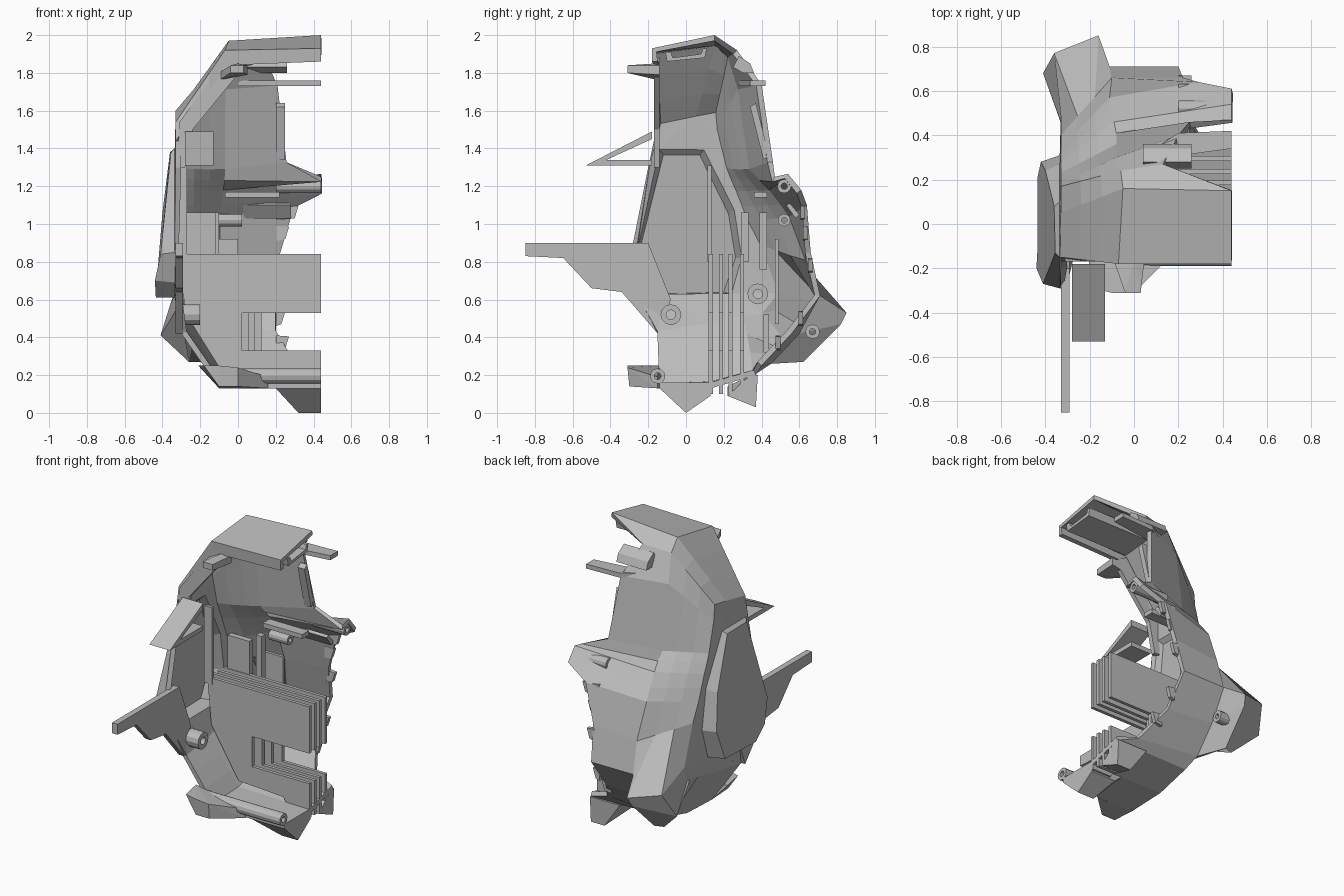
import bpy, bmesh, math
from mathutils import Vector

if "Cube" in bpy.data.objects:
    bpy.data.objects.remove(bpy.data.objects["Cube"])

grey = bpy.data.materials.new("plain grey")
grey.use_nodes = True
colour = (0.5, 0.5, 0.5, 1)
grey.diffuse_color = colour
grey.node_tree.nodes["Principled BSDF"].inputs["Base Color"].default_value = colour


def finish(name, bm):
    mesh = bpy.data.meshes.new(name)
    bm.to_mesh(mesh)
    bm.free()
    mesh.materials.append(grey)
    ob = bpy.data.objects.new(name, mesh)
    bpy.context.collection.objects.link(ob)
    return ob


def prism(name, outline, lo, hi, axis="x"):
    """Extrude a flat outline along an axis; x takes (y,z), y takes (x,z)."""
    place = {"x": lambda a, b, t: (t, a, b), "y": lambda a, b, t: (a, t, b)}[axis]
    bm = bmesh.new()
    low = [bm.verts.new(place(a, b, lo)) for a, b in outline]
    high = [bm.verts.new(place(a, b, hi)) for a, b in outline]
    bm.faces.new(low)
    bm.faces.new(high)
    n = len(low)
    for i in range(n):
        j = (i + 1) % n
        bm.faces.new((low[i], low[j], high[j], high[i]))
    bmesh.ops.recalc_face_normals(bm, faces=bm.faces)
    return finish(name, bm)


def box(name, x0, x1, y0, y1, z0, z1):
    return prism(name, [(y0, z0), (y1, z0), (y1, z1), (y0, z1)], x0, x1)


def hull(name, points):
    bm = bmesh.new()
    for p in points:
        bm.verts.new(p)
    bmesh.ops.convex_hull(bm, input=bm.verts)
    bmesh.ops.recalc_face_normals(bm, faces=bm.faces)
    return finish(name, bm)


def tube(name, y, z, x0, x1, r, bore=0.45, sides=12):
    """Hollow screw post running along x."""
    bm = bmesh.new()
    rings = []
    for x, rad in ((x0, r * bore), (x0, r), (x1, r), (x1, r * bore)):
        rings.append([bm.verts.new((x, y + rad * math.cos(k * math.tau / sides),
                                    z + rad * math.sin(k * math.tau / sides))) for k in range(sides)])
    for a in range(4):
        p, q = rings[a], rings[(a + 1) % 4]
        for k in range(sides):
            m = (k + 1) % sides
            bm.faces.new((p[k], p[m], q[m], q[k]))
    bmesh.ops.recalc_face_normals(bm, faces=bm.faces)
    return finish(name, bm)


# Main shell: cut edge, shoulder edge and side outline, from top front round the back to bottom front
cut_edge = [(.44, -.18, 1.86), (.44, -.18, 1.93), (.44, .15, 2), (.13, .27, 1.92), (.2, .4, 1.74),
            (.25, .46, 1.33), (.44, .47, 1.25), (.44, .54, 1.265), (.44, .61, 1.18), (.29, .64, 1.1),
            (.22, .66, .85), (.2, .71, .62), (.2, .56, .42), (.3, .4, .25), (.44, .37, .2),
            (.44, .13, .13), (.44, -.14, .13)]
shoulder = [(-.06, -.17, 1.84), (-.07, -.18, 1.92), (-.05, .16, 1.97), (-.06, .24, 1.9), (-.08, .3, 1.72),
            (-.08, .36, 1.3), (-.08, .41, 1.25), (-.09, .46, 1.2), (-.1, .52, 1.12), (-.11, .57, 1.05),
            (-.1, .66, .82), (-.11, .71, .62), (-.11, .6, .42), (-.12, .45, .26), (-.1, .36, .2),
            (-.1, .13, .14), (-.1, -.14, .13)]
side = [(-.33, -.17, 1.44), (-.33, -.15, 1.54), (-.33, .05, 1.58), (-.33, .17, 1.6), (-.33, .18, 1.5),
        (-.33, .23, 1.3), (-.33, .25, 1.25), (-.33, .28, 1.18), (-.33, .31, 1.1), (-.33, .34, 1.02),
        (-.33, .4, .9), (-.33, .49, .64), (-.33, .46, .54), (-.31, .4, .52), (-.3, .3, .5),
        (-.3, .1, .46), (-.3, -.15, .42)]
# Two columns between shoulder and side, pulled out into the rear skid
inner_skid = {11: (-.16, .85, .53), 12: (-.18, .82, .47), 13: (-.2, .62, .27)}
outer_skid = {11: (-.36, .77, .57), 12: (-.41, .68, .41), 13: (-.26, .6, .27)}
inner, outer_col = [[pulled.get(i, Vector(a).lerp(Vector(b), t)) for i, (a, b) in enumerate(zip(shoulder, side))]
                    for pulled, t in ((inner_skid, .33), (outer_skid, .67))]
side_front = [(-.33, -.27, .64), (-.33, -.29, .84), (-.33, -.2, 1.3)]
# Bulging side panel: rim on the wall and raised face
rim = [(-.335, -.15, 1.4), (-.335, .1, 1.4), (-.335, .27, 1.08), (-.335, .31, .82),
       (-.335, .25, .62), (-.335, -.12, .61), (-.335, -.23, .69), (-.335, -.29, .85)]
raised = [(-.355, -.13, 1.38), (-.36, .08, 1.38), (-.4, .24, 1.06), (-.42, .28, .82),
          (-.435, .21, .62), (-.435, -.11, .61), (-.44, -.2, .7), (-.41, -.27, .84)]

bm = bmesh.new()
rows = [[bm.verts.new(p) for p in ring] for ring in (cut_edge, shoulder, inner, outer_col, side)]
for a, b in zip(rows, rows[1:]):
    for i in range(len(a) - 1):
        bm.faces.new((a[i], a[i + 1], b[i + 1], b[i]))
border = rows[-1] + [bm.verts.new(p) for p in side_front]
rim_v = [bm.verts.new(p) for p in rim]
top_v = [bm.verts.new(p) for p in raised]
n = len(rim_v)
for i in range(n):
    j = (i + 1) % n
    bm.faces.new((rim_v[i], rim_v[j], top_v[j], top_v[i]))
panel = bm.faces.new(top_v)
edges = []
for loop in (border, rim_v):
    for i, v in enumerate(loop):
        w = loop[(i + 1) % len(loop)]
        edges.append(bm.edges.get((v, w)) or bm.edges.new((v, w)))
bmesh.ops.triangle_fill(bm, edges=edges, use_beauty=True, normal=(-1, 0, 0))
bmesh.ops.recalc_face_normals(bm, faces=bm.faces)
panel.normal_update()
if panel.normal.x > 0:
    bmesh.ops.reverse_faces(bm, faces=bm.faces)
shell = finish("outer_shell", bm)
wall = shell.modifiers.new("wall", 'SOLIDIFY')
wall.thickness = 0.03
wall.offset = -1

# Head: front flange, cap channel, visor and rear tongues
prism("head_flange", [(-.06, 1.88), (-.31, 1.54), (-.32, 1.3), (-.28, 1.3), (-.24, 1.5), (.03, 1.83)], -.17, -.14, "y")
prism("cap_channel", [(-.1, 1.86), (.1, 1.88), (.11, 1.93), (.09, 1.93), (.08, 1.9), (-.07, 1.88),
                      (-.08, 1.91), (-.11, 1.91)], -.02, .44)
hull("visor_tab", [(x, -.31, z) for x in (-.04, .03) for z in (1.8, 1.84)] +
     [(-.1, -.14, 1.76), (-.1, -.14, 1.8), (.05, -.14, 1.84), (.05, -.14, 1.79), (0, -.16, 1.85)])
hull("rear_tongue", [(x, y, z) for z in (1.73, 1.76) for x, y in
                     ((0, .28), (.14, .3), (.44, .34), (.44, .42), (.2, .41))])
prism("upper_tongue", [(.25, 1.83), (.28, 1.89), (.34, 1.85), (.36, 1.8), (.3, 1.8)], .04, .26)
prism("back_rail", [(.34, 1.62), (.37, 1.64), (.44, 1.36), (.41, 1.34)], .2, .25)

# Front spike, an open triangular bracket
prism("front_spike", [(-.53, 1.31), (-.18, 1.31), (-.18, 1.34), (-.42, 1.34), (-.18, 1.45), (-.18, 1.49)], -.28, -.13)

# Long side fin
prism("side_fin", [(-.85, .9), (-.85, .83), (-.65, .82), (-.5, .66), (-.34, .64), (-.15, .42),
                   (-.08, .6), (-.2, .9)], -.33, -.29)

# Posts and rails inside the upper arm
tube("arm_post", .52, 1.2, .2, .44, .037)
box("arm_rail", -.07, .22, .36, .43, 1.14, 1.17)
prism("arm_web", [(.53, 1.1), (.55, 1.11), (.6, 1.05), (.58, 1.03)], .03, .28)
tube("lower_arm_post", .52, 1.02, -.12, .02, .033)

# Bulkhead plates with stepped notches
for k, y in enumerate((.12, .175, .225, .285)):
    notch = .02 + .035 * k
    prism(f"bulkhead_plate_{k + 1}", [(-.31, .84), (.44, .84), (.44, .53), (notch, .53), (notch, .33), (.44, .33),
                                      (.44, .1), (.3, .1), (.25, .19), (-.08, .21), (-.28, .53)], y, y + .022, "y")
box("wall_rib", -.33, -.27, .115, .135, .8, 1.31)

# Inner boxes and rails
box("wall_box", -.28, -.12, .29, .33, .8, 1.06)
box("box_rail", -.14, -.1, .39, .43, .76, 1.06)
box("short_rail", -.14, 0, .47, .49, .47, .92)
box("low_rail", -.12, -.02, .41, .44, .32, .52)

# Screw posts
tube("front_post", -.08, .52, -.31, -.2, .055)
tube("rear_post", .38, .63, -.32, -.18, .055)
tube("skid_post", .67, .43, -.2, -.09, .038)
tube("lower_post", -.15, .195, -.12, .44, .04)

# Teeth along the back cut edge
teeth = [(.63, 1.06, .32), (.645, .95, .27), (.67, .78, .26), (.62, .5, .25), (.5, .37, .27)]
for k, (y, z, reach) in enumerate(teeth):
    hull(f"edge_tooth_{k + 1}", [(x, y + dy, z + dz) for dy in (-.025, 0)
                                 for x, dz in ((.2, -.04), (.2, .04), (reach, .035), (reach - .02, -.03))])

# Lower lip and feet
hull("lower_lip", [(-.21, -.14, .25), (-.18, -.29, .25), (-.1, -.3, .14), (-.1, -.31, .25), (0, -.31, .24),
                   (0, -.3, .14), (.16, -.15, .13), (.16, -.15, .19), (-.1, -.12, .13)])
hull("front_foot", [(.2, -.14, .13), (.44, -.14, .13), (.32, 0, 0), (.44, 0, 0), (.44, .13, .09),
                    (.26, .13, .09), (.2, .13, .14), (.44, .13, .14)])
hull("back_foot", [(.22, .22, .14), (.44, .22, .09), (.3, .22, .09), (.44, .37, .03), (.34, .37, .03),
                   (.22, .38, .2), (.44, .38, .2), (.44, .34, .2)])
